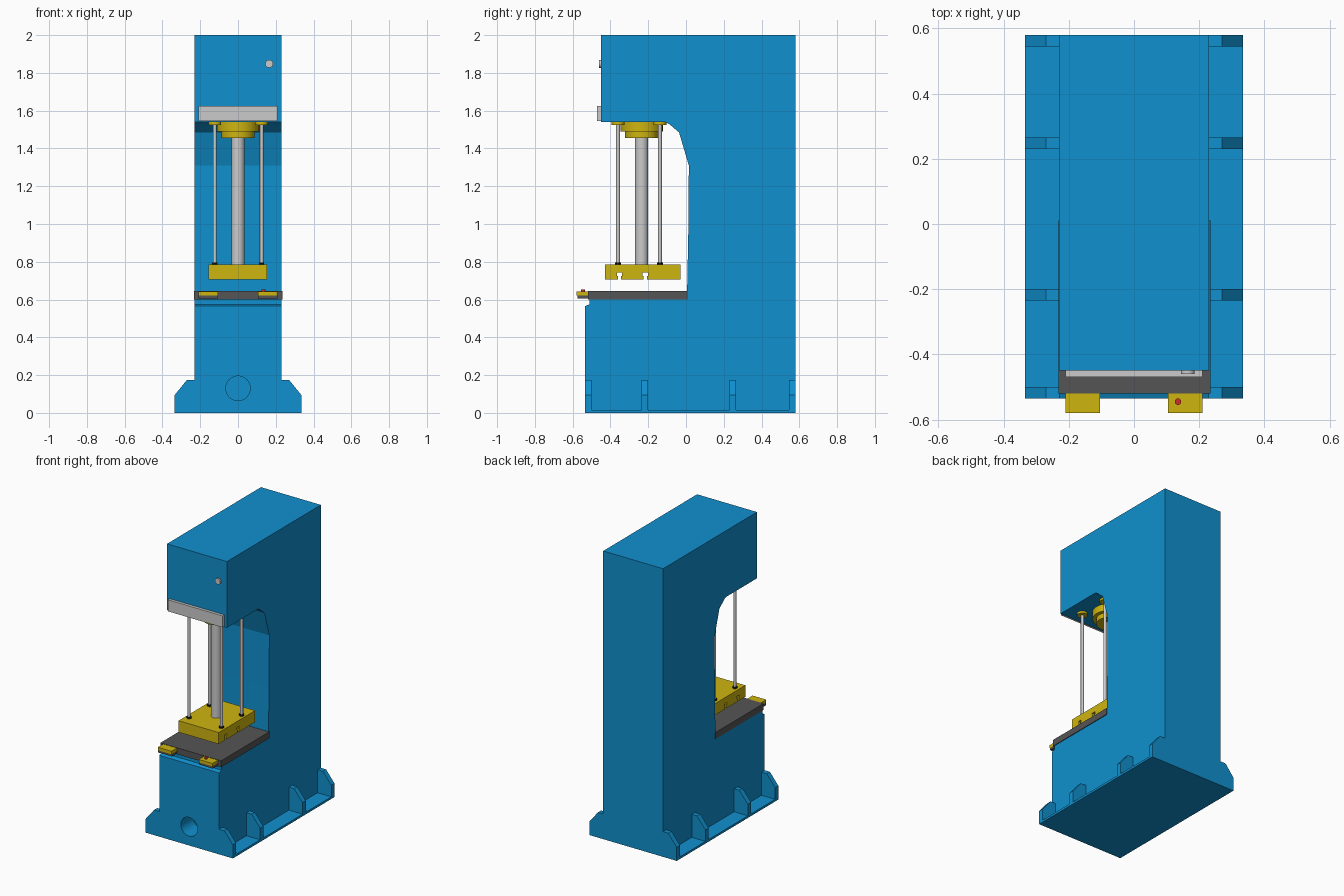
import bpy, bmesh, math
from mathutils import Vector, Matrix

if "Cube" in bpy.data.objects:
    bpy.data.objects.remove(bpy.data.objects["Cube"])


def material(name, rgb):
    m = bpy.data.materials.new(name)
    m.diffuse_color = (*rgb, 1)
    m.use_nodes = True
    m.node_tree.nodes["Principled BSDF"].inputs["Base Color"].default_value = m.diffuse_color
    return m


BLUE = material("blue_paint", (0.005, 0.28, 0.62))
YELLOW = material("yellow_paint", (0.62, 0.46, 0.005))
DARK = material("dark_steel", (0.09, 0.09, 0.09))
BLACK = material("black_steel", (0.01, 0.01, 0.01))
RED = material("red_button", (0.6, 0.03, 0.02))


def finish(name, bm, mat):
    bmesh.ops.recalc_face_normals(bm, faces=bm.faces)
    me = bpy.data.meshes.new(name)
    bm.to_mesh(me)
    bm.free()
    ob = bpy.data.objects.new(name, me)
    bpy.context.collection.objects.link(ob)
    if mat:
        me.materials.append(mat)
    return ob


def extrude(name, pts, move, mat):
    """Closed polygon of 3D points swept along a vector."""
    bm = bmesh.new()
    face = bm.faces.new([bm.verts.new(p) for p in pts])
    out = bmesh.ops.extrude_face_region(bm, geom=[face])
    vs = [v for v in out["geom"] if isinstance(v, bmesh.types.BMVert)]
    bmesh.ops.translate(bm, verts=vs, vec=Vector(move))
    return finish(name, bm, mat)


def box(name, x, y, z, mat=None):
    pts = [(x[0], y[0], z[0]), (x[1], y[0], z[0]), (x[1], y[1], z[0]), (x[0], y[1], z[0])]
    return extrude(name, pts, (0, 0, z[1] - z[0]), mat)


def cylinder(name, base, r, h, mat=None, axis="Z", seg=32):
    bm = bmesh.new()
    bmesh.ops.create_cone(bm, cap_ends=True, segments=seg, radius1=r, radius2=r, depth=h)
    off = Vector((0, 0, h / 2))
    if axis == "Y":
        bmesh.ops.rotate(bm, verts=bm.verts, cent=(0, 0, 0),
                         matrix=Matrix.Rotation(math.pi / 2, 3, "X"))
        off = Vector((0, h / 2, 0))
    bmesh.ops.translate(bm, verts=bm.verts, vec=Vector(base) + off)
    ob = finish(name, bm, mat)
    bpy.ops.object.select_all(action="DESELECT")
    ob.select_set(True)
    bpy.context.view_layer.objects.active = ob
    bpy.ops.object.shade_smooth_by_angle(angle=math.radians(35))
    return ob


def cut(ob, cutter):
    mod = ob.modifiers.new("cut", "BOOLEAN")
    mod.operation, mod.solver, mod.object = "DIFFERENCE", "EXACT", cutter
    bpy.context.view_layer.objects.active = ob
    bpy.ops.object.modifier_apply(modifier=mod.name)
    bpy.data.objects.remove(cutter)


# C-shaped frame with a round recess in the front foot
profile = [(-0.535, 0), (0.58, 0), (0.58, 2), (-0.45, 2), (-0.45, 1.54), (-0.11, 1.54),
           (-0.09, 1.53), (-0.037, 1.485), (0.015, 1.31), (0.012, 0.95), (0.005, 0.6),
           (-0.51, 0.6), (-0.51, 0.575), (-0.535, 0.565)]
frame = extrude("frame", [(-0.23, y, z) for y, z in profile], (0.46, 0, 0), BLUE)
cut(frame, cylinder("recess_cutter", (0, -0.6, 0.13), 0.065, 0.2, BLUE, "Y"))

# Base flanges and gussets on both sides
gusset = [(0.23, 0), (0.335, 0), (0.335, 0.095), (0.27, 0.175), (0.23, 0.175)]
for s, side in ((-1, "left"), (1, "right")):
    box(f"base_flange_{side}", sorted((s * 0.23, s * 0.335)), (-0.535, 0.58), (0, 0.015), BLUE)
    for i, y in enumerate((-0.535, -0.235, 0.23, 0.545)):
        extrude(f"gusset_{side}_{i}", [(s * x, y, z) for x, z in gusset], (0, 0.035, 0), BLUE)

# Work table and hand controls
box("work_table", (-0.232, 0.235), (-0.52, 0.01), (0.6, 0.645), DARK)
for s, side in ((-1, "left"), (1, "right")):
    xs = sorted((s * 0.105, s * 0.21))
    box(f"control_bracket_{side}", xs, (-0.575, -0.515), (0.605, 0.622), DARK)
    box(f"control_box_{side}", xs, (-0.58, -0.518), (0.622, 0.643), YELLOW)
cylinder("control_button", (0.135, -0.545, 0.643), 0.01, 0.01, RED, seg=16)

# Moving platen with two T-slots along its underside
platen = [(-0.43, 0.785), (-0.43, 0.705)]
for c in (-0.352, -0.215):
    platen += [(c - 0.009, 0.705), (c - 0.009, 0.725), (c - 0.014, 0.725), (c - 0.014, 0.743),
               (c + 0.014, 0.743), (c + 0.014, 0.725), (c + 0.009, 0.725), (c + 0.009, 0.705)]
platen += [(-0.03, 0.705), (-0.03, 0.785)]
extrude("platen", [(-0.155, y, z) for y, z in platen], (0.308, 0, 0), YELLOW)

# Ram and stepped gland
cylinder("ram", (0, -0.235, 0.785), 0.035, 0.68)
cylinder("gland_upper", (0, -0.235, 1.49), 0.112, 0.05, YELLOW, seg=48)
cylinder("gland_lower", (0, -0.235, 1.455), 0.088, 0.036, YELLOW, seg=48)

# Guide rods with nuts and collars
for x in (-0.123, 0.125):
    for y in (-0.36, -0.138):
        cylinder("guide_rod", (x, y, 0.785), 0.01, 0.75, None, seg=20)
        cylinder("rod_nut", (x, y, 0.785), 0.016, 0.012, BLACK, seg=6)
        cylinder("rod_collar", (x, y, 1.525), 0.034, 0.015, YELLOW)

# Head front bar and gauge
box("head_bar", (-0.21, 0.21), (-0.47, -0.449), (1.545, 1.625))
cylinder("gauge", (0.165, -0.46, 1.848), 0.021, 0.015, None, "Y")
